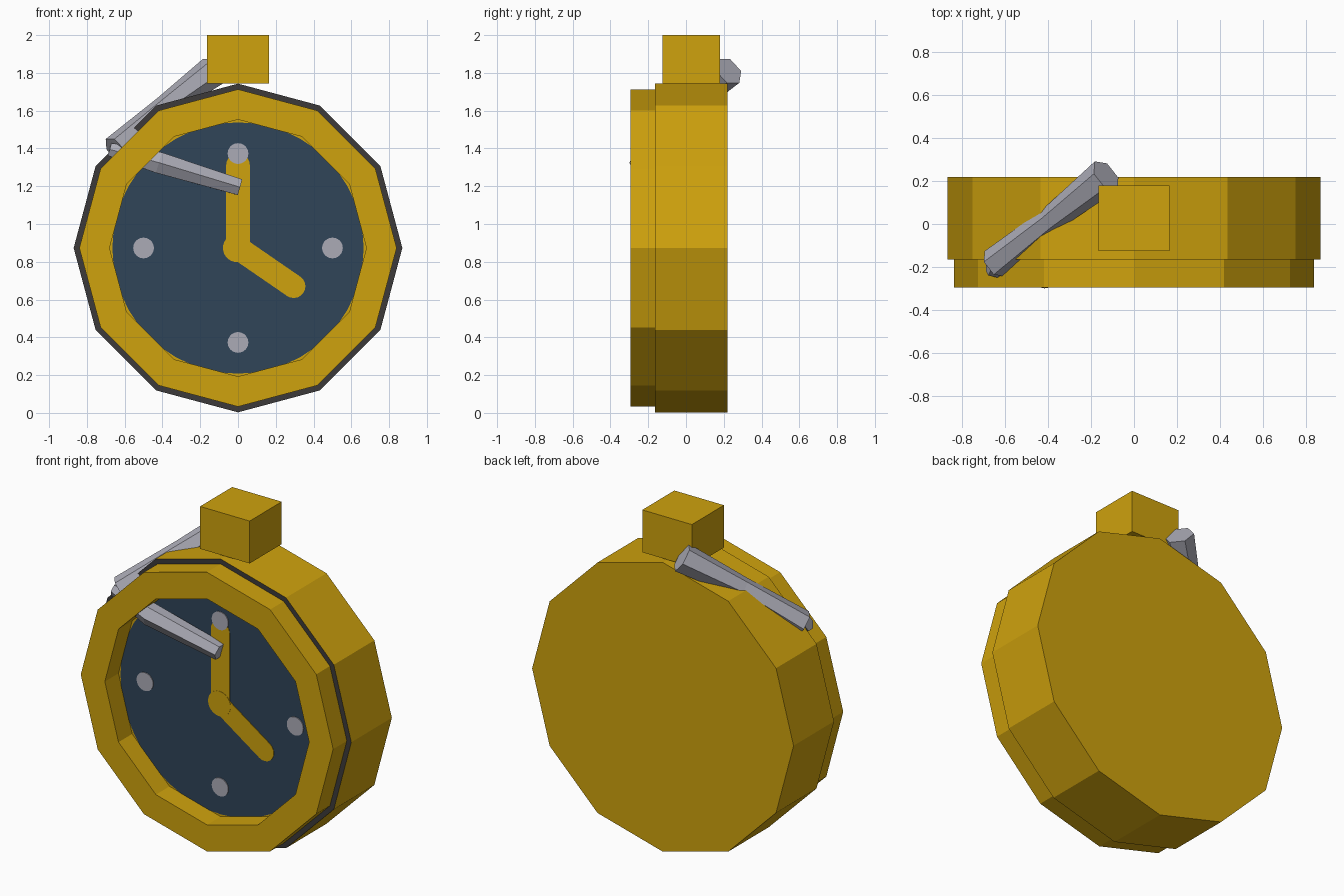
import bpy, bmesh, math
from mathutils import Vector

if "Cube" in bpy.data.objects:
    bpy.data.objects.remove(bpy.data.objects["Cube"])

CZ = 0.873          # height of the watch centre
FACE_Y = -0.165     # plane of the dial


def material(name, rgb):
    m = bpy.data.materials.new(name)
    m.diffuse_color = (*rgb, 1)
    m.use_nodes = True
    m.node_tree.nodes["Principled BSDF"].inputs["Base Color"].default_value = m.diffuse_color
    return m


GOLD = material("gold", (0.62, 0.36, 0.004))
NAVY = material("navy", (0.029, 0.058, 0.098))
DARK = material("charcoal", (0.045, 0.042, 0.042))
SILVER = material("silver", (0.41, 0.41, 0.47))


def finish(name, bm, *mats):
    bmesh.ops.recalc_face_normals(bm, faces=bm.faces)
    me = bpy.data.meshes.new(name)
    bm.to_mesh(me)
    bm.free()
    ob = bpy.data.objects.new(name, me)
    for m in mats:
        me.materials.append(m)
    bpy.context.collection.objects.link(ob)
    return ob


def ring(bm, r, y, n=12):
    return [bm.verts.new((r * math.sin(2 * math.pi * i / n), y,
                          CZ + r * math.cos(2 * math.pi * i / n))) for i in range(n)]


def bridge(bm, a, b):
    n = len(a)
    return [bm.faces.new((a[i], a[(i + 1) % n], b[(i + 1) % n], b[i])) for i in range(n)]


def plate(name, outline, y, mat):
    """Thin painted plate standing on the dial, outline in (x, z)."""
    bm = bmesh.new()
    front = [bm.verts.new((x, y, z)) for x, z in outline]
    back = [bm.verts.new((x, FACE_Y, z)) for x, z in outline]
    bm.faces.new(front)
    bm.faces.new(back)
    bridge(bm, front, back)
    return finish(name, bm, mat)


def circle(x, z, r, n=24):
    return [(x + r * math.cos(2 * math.pi * i / n), z + r * math.sin(2 * math.pi * i / n))
            for i in range(n)]


def capsule(x0, z0, x1, z1, r, n=10):
    a = math.atan2(z1 - z0, x1 - x0)
    pts = []
    for cx, cz, start in ((x1, z1, a - math.pi / 2), (x0, z0, a + math.pi / 2)):
        pts += [(cx + r * math.cos(start + math.pi * i / n),
                 cz + r * math.sin(start + math.pi * i / n)) for i in range(n + 1)]
    return pts


# Twelve-sided case with a dark rim around its front
bm = bmesh.new()
back, front, inner = ring(bm, 0.87, 0.22), ring(bm, 0.87, FACE_Y), ring(bm, 0.80, FACE_Y)
bm.faces.new(back)
bridge(bm, back, front)
rim = bridge(bm, front, inner)
bm.faces.new(inner)
for f in rim:
    f.material_index = 1
finish("case", bm, GOLD, DARK)

# Raised bezel
bm = bmesh.new()
loops = [ring(bm, 0.84, FACE_Y), ring(bm, 0.84, -0.295),
         ring(bm, 0.68, -0.295), ring(bm, 0.68, FACE_Y)]
for i in range(4):
    bridge(bm, loops[i], loops[(i + 1) % 4])
finish("bezel", bm, GOLD)

# Dial, hands and hour markers
plate("dial", circle(0, CZ, 0.665, 48), FACE_Y - 0.002, NAVY)
plate("minute_hand", capsule(0, CZ, 0, 1.31, 0.063), FACE_Y - 0.004, GOLD)
plate("hour_hand", capsule(0, CZ, 0.295, 0.67, 0.062), FACE_Y - 0.005, GOLD)
plate("hub", circle(-0.005, CZ, 0.075), FACE_Y - 0.006, GOLD)
for i in range(4):
    a = i * math.pi / 2
    plate("hour_marker", circle(0.5 * math.cos(a), CZ + 0.5 * math.sin(a), 0.055),
          FACE_Y - 0.007, SILVER)

# Winding knob
bm = bmesh.new()
bmesh.ops.create_cube(bm, size=1)
for v in bm.verts:
    v.co = (v.co.x * 0.33, v.co.y * 0.305 + 0.0275, v.co.z * 0.255 + 1.8725)
finish("knob", bm, GOLD)


def chain_bar(name, stations, n=6):
    """Faceted bar through (point, radius) stations."""
    bm = bmesh.new()
    pts = [Vector(p) for p, r in stations]
    d = (pts[-1] - pts[0]).normalized()
    side = d.cross(Vector((0, 0, 1))).normalized()
    up = side.cross(d)
    loops = []
    for p, (_, r) in zip(pts, stations):
        loops.append([bm.verts.new(p + r * (math.cos(2 * math.pi * i / n) * side +
                                            math.sin(2 * math.pi * i / n) * up))
                      for i in range(n)])
    for a, b in zip(loops, loops[1:]):
        bridge(bm, a, b)
    bm.faces.new(loops[0])
    bm.faces.new(loops[-1])
    finish(name, bm, SILVER)


# Two chain bars, one over the shoulder and one across the dial
chain_bar("chain_over_shoulder", [((-0.13, 0.225, 1.81), 0.085),
                                  ((-0.39, 0.02, 1.62), 0.06),
                                  ((-0.65, -0.185, 1.395), 0.075)])
chain_bar("chain_across_dial", [((-0.68, -0.20, 1.395), 0.04),
                                ((-0.42, -0.235, 1.325), 0.065),
                                ((0.01, -0.185, 1.195), 0.05)])
